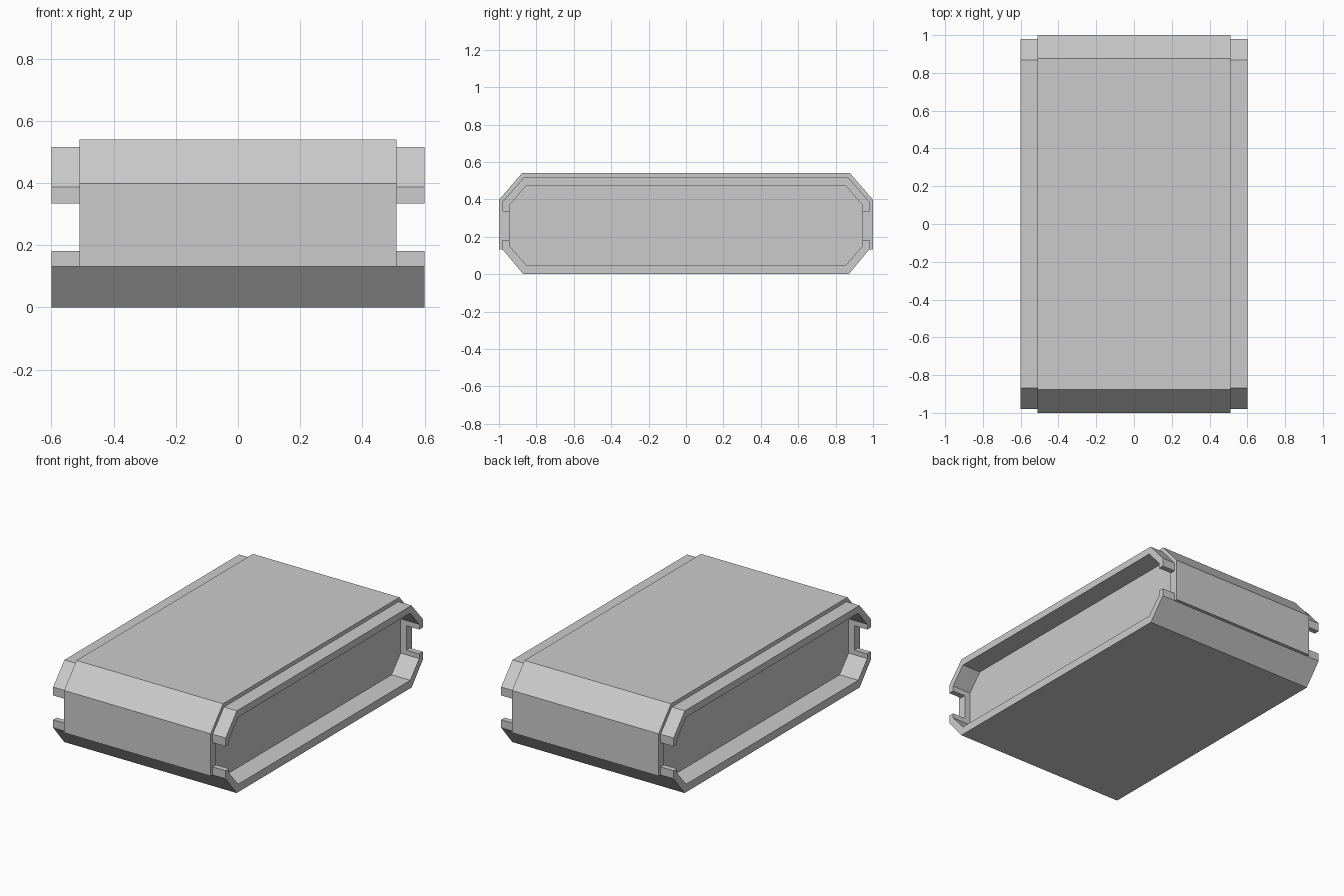
import bpy
import bmesh

cube = bpy.data.objects.get("Cube")
if cube:
    bpy.data.objects.remove(cube, do_unlink=True)

grey = bpy.data.materials.new("plain_grey")
grey.use_nodes = True
colour = (0.6, 0.6, 0.6, 1)
grey.diffuse_color = colour
grey.node_tree.nodes["Principled BSDF"].inputs["Base Color"].default_value = colour


def prism(name, profile, x0, x1):
    """Extrude a (y, z) outline from x0 to x1."""
    bm = bmesh.new()
    face = bm.faces.new([bm.verts.new((x0, y, z)) for y, z in profile])
    moved = bmesh.ops.extrude_face_region(bm, geom=[face])["geom"]
    verts = [v for v in moved if isinstance(v, bmesh.types.BMVert)]
    bmesh.ops.translate(bm, verts=verts, vec=(x1 - x0, 0, 0))
    bmesh.ops.recalc_face_normals(bm, faces=bm.faces)
    mesh = bpy.data.meshes.new(name)
    bm.to_mesh(mesh)
    bm.free()
    mesh.materials.append(grey)
    obj = bpy.data.objects.new(name, mesh)
    bpy.context.collection.objects.link(obj)
    return obj


def mirrored(half):
    """Complete a half outline across y = 0."""
    return half + [(-y, z) for y, z in reversed(half)]


def cut(target, cutter):
    mod = target.modifiers.new("cut", "BOOLEAN")
    mod.operation = "DIFFERENCE"
    mod.solver = "EXACT"
    mod.object = cutter
    cutter.hide_render = True
    cutter.hide_set(True)


# Chamfered inner case, full width
case_half = [(0.87, 0), (0.98, 0.132), (0.98, 0.388), (0.868, 0.516)]
case = prism("inner_case", mirrored(case_half), -0.6, 0.6)

# Outer cover wrapped over the top and both ends
cover_half = [(1, 0.132), (1, 0.398), (0.877, 0.54)]
lining_half = [(0.98, 0.132), (0.98, 0.388), (0.868, 0.516)]
cover_outline = mirrored(cover_half) + mirrored(lining_half)[::-1]
prism("outer_cover", cover_outline, -0.51, 0.51)

# Side recesses and the notches in their end rims
recess_half = [(0.855, 0.05), (0.945, 0.152), (0.945, 0.368), (0.855, 0.472)]
for side, label in ((1, "left"), (-1, "right")):
    cut(case, prism(label + "_recess_cutter", mirrored(recess_half),
                    side * 0.47, side * 0.7))
    notch = [(-1.1, 0.182), (1.1, 0.182), (1.1, 0.335), (-1.1, 0.335)]
    cut(case, prism(label + "_notch_cutter", notch, side * 0.51, side * 0.7))
